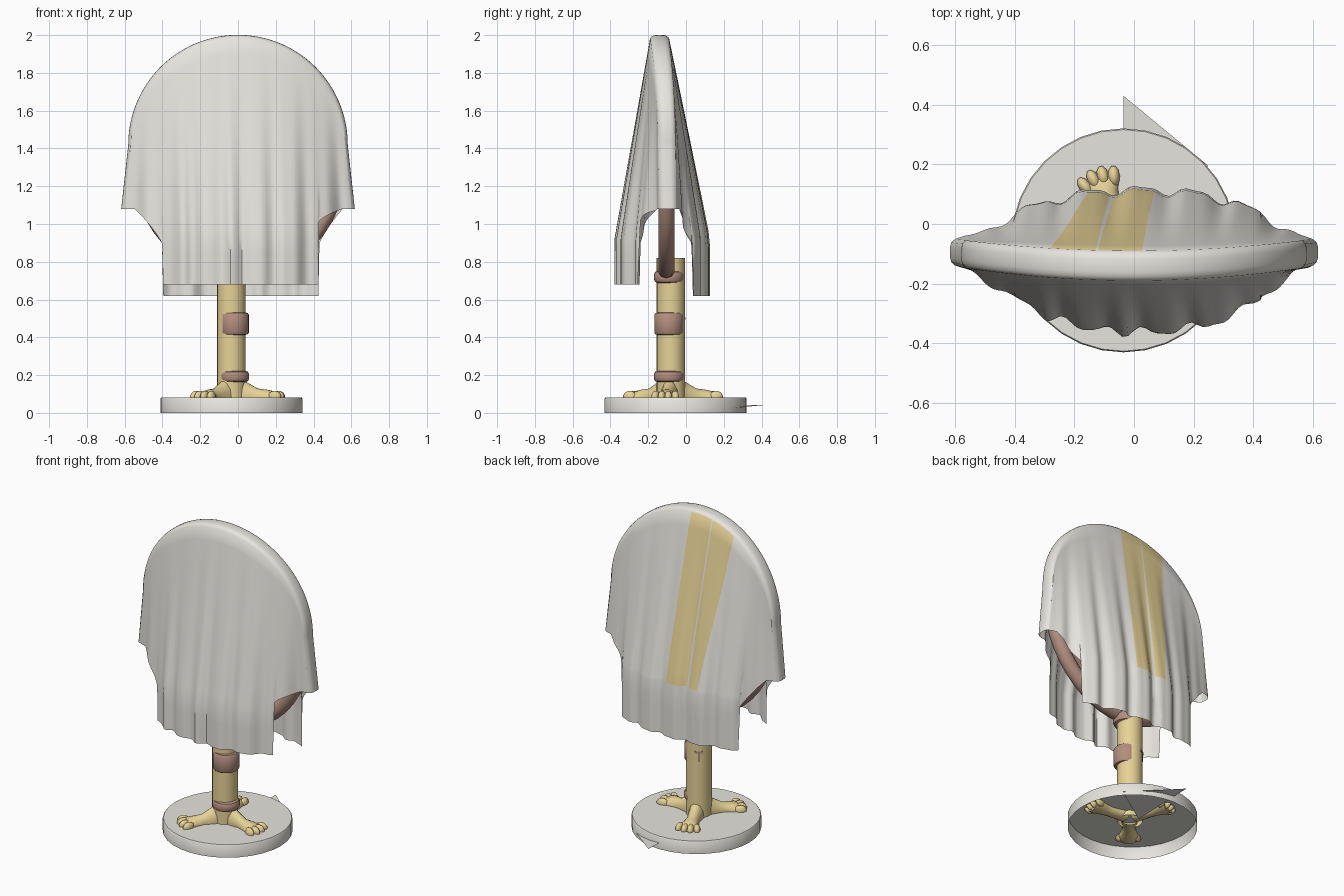
import bpy, bmesh, math
from mathutils import Vector, Matrix

if "Cube" in bpy.data.objects:
    bpy.data.objects.remove(bpy.data.objects["Cube"])


def material(name, rgb):
    m = bpy.data.materials.new(name)
    m.diffuse_color = (*rgb, 1)
    m.use_nodes = True
    m.node_tree.nodes["Principled BSDF"].inputs["Base Color"].default_value = m.diffuse_color
    return m


GREY = material("cloth_grey", (0.82, 0.80, 0.75))
TAN = material("pale_gold", (0.83, 0.67, 0.32))
BROWN = material("leather_brown", (0.45, 0.275, 0.215))


def finish(name, bm, mats, angle=40):
    bmesh.ops.recalc_face_normals(bm, faces=bm.faces)
    mesh = bpy.data.meshes.new(name)
    bm.to_mesh(mesh)
    bm.free()
    for m in mats:
        mesh.materials.append(m)
    obj = bpy.data.objects.new(name, mesh)
    bpy.context.collection.objects.link(obj)
    bpy.ops.object.select_all(action='DESELECT')
    obj.select_set(True)
    bpy.context.view_layer.objects.active = obj
    bpy.ops.object.shade_smooth_by_angle(angle=math.radians(angle))
    return obj


def lathe(name, x, y, profile, mat, seg=32):
    """Spin (radius, z) points around a vertical axis."""
    bm = bmesh.new()
    rings = []
    for r, z in profile:
        rings.append([bm.verts.new((x + r * math.cos(2 * math.pi * i / seg),
                                    y + r * math.sin(2 * math.pi * i / seg), z)) for i in range(seg)])
    for a, b in zip(rings, rings[1:]):
        for i in range(seg):
            j = (i + 1) % seg
            bm.faces.new((a[i], a[j], b[j], b[i]))
    bm.faces.new(rings[-1])
    return finish(name, bm, [mat])


# Base: shallow drum, open underneath
lathe("base", -0.035, -0.055, [(0.376, 0), (0.376, 0.076), (0.372, 0.081)], GREY)

# Loose pointed scrap under the back of the base
bm = bmesh.new()
bm.faces.new([bm.verts.new(p) for p in ((-0.035, 0.43, 0.043), (0.25, 0.195, 0.02), (-0.035, 0.0, 0.03))])
finish("base_scrap", bm, [GREY])

# Leg and its leather bands
LX, LY = -0.035, -0.08
lathe("leg", LX, LY, [(0.075, 0.05), (0.075, 0.82)], TAN, 24)


def band(name, z, half, r, b):
    lathe(name, -0.021, -0.09, [(r - 0.02, z - half), (r - 0.006, z - half + b * 0.3), (r, z - half + b),
                                (r, z + half - b), (r - 0.006, z + half - b * 0.3), (r - 0.02, z + half)], BROWN, 24)


band("lower_band", 0.193, 0.03, 0.08, 0.018)
band("middle_band", 0.472, 0.06, 0.078, 0.012)
band("upper_band", 0.72, 0.032, 0.08, 0.02)

# Small knotted tie on the back of the leg
bm = bmesh.new()
for size, z in (((0.006, 0.012, 0.06), 0.47), ((0.006, 0.05, 0.012), 0.5)):
    bmesh.ops.create_cube(bm, size=1, matrix=Matrix.Translation((0.074, 0, z)) @ Matrix.Diagonal((*size, 1)))
bm.transform(Matrix.Translation((LX, LY, 0)) @ Matrix.Rotation(math.radians(125), 4, 'Z'))
finish("back_tie", bm, [BROWN])


# Feet: lofted instep with four rounded toes
def foot(name, degrees):
    bm = bmesh.new()
    rings = []
    for d, w, h in ((0.03, 0.05, 0.20), (0.08, 0.044, 0.165), (0.14, 0.038, 0.13),
                    (0.19, 0.05, 0.124), (0.225, 0.064, 0.116), (0.255, 0.058, 0.1)):
        rings.append([bm.verts.new((d, w * math.cos(2 * math.pi * k / 14),
                                    0.08 + (h - 0.08 if k < 7 else 0.035) * math.sin(2 * math.pi * k / 14)))
                      for k in range(14)])
    for a, b in zip(rings, rings[1:]):
        for k in range(14):
            j = (k + 1) % 14
            bm.faces.new((a[k], a[j], b[j], b[k]))
    bm.faces.new(rings[-1])
    for k in range(4):
        s = k - 1.5
        mat = (Matrix.Translation((0.25 - 0.006 * s * s, 0.034 * s, 0.085))
               @ Matrix.Rotation(0.2 * s, 4, 'Z') @ Matrix.Diagonal((0.038, 0.021, 0.032, 1)))
        bmesh.ops.create_uvsphere(bm, u_segments=10, v_segments=7, radius=1, matrix=mat)
    bm.transform(Matrix.Translation((LX, LY, 0)) @ Matrix.Rotation(math.radians(degrees), 4, 'Z'))
    finish(name, bm, [TAN], 50)


for n, a in (("front_foot", 232), ("side_foot", 353), ("back_foot", 110)):
    foot(n, a)

# Oval frame leaning slightly forward at the top, and its panel
bm = bmesh.new()
rings = []
for i in range(48):
    a = 2 * math.pi * i / 48
    lean = max(0, math.sin(a))
    half = 0.045 - 0.012 * lean
    ring = []
    for k in range(10):
        b = 2 * math.pi * k / 10
        q = 0.045 * (math.cos(b) - 1)
        ring.append(bm.verts.new((0.008 + (0.573 + q) * math.cos(a), -0.104 - 0.036 * lean + half * math.sin(b),
                                  1.335 + (0.625 + q) * math.sin(a))))
    rings.append(ring)
for i in range(48):
    a, b = rings[i], rings[(i + 1) % 48]
    for k in range(10):
        j = (k + 1) % 10
        bm.faces.new((a[k], a[j], b[j], b[k]))
finish("frame", bm, [BROWN], 60)
bm = bmesh.new()
bmesh.ops.create_cone(bm, cap_ends=True, segments=48, radius1=0.5, radius2=0.5, depth=0.03)
bm.transform(Matrix.Translation((0, -0.115, 1.335)) @ Matrix.Diagonal((1, 1, 1.08, 1)) @ Matrix.Rotation(math.pi / 2, 4, 'X'))
finish("panel", bm, [BROWN])

# Draped cloth: pleated front and back sheets hanging from a rounded rim
R, CZ, ROWS, CORNER = 0.565, 1.42, 16, 0.405
BULGE = ((0, 0), (0.12, 0.011), (0.28, 0.015), (0.5, 0.016), (0.72, 0.015), (0.88, 0.011), (1, 0))


def smooth(t):
    t = max(0, min(1, t))
    return t * t * (3 - 2 * t)


def hem(x, back):
    a = abs(x)
    if a <= CORNER + 0.001:
        return 0.62 if back else 0.68
    t = min(1, (a - CORNER) / 0.12)
    if x > 0 and not back:
        return 1.0 + 0.08 * t ** 0.6
    return 0.88 + 0.20 * t ** 0.8


def pleat(x, back):
    if back:
        w = -math.cos(35 * x) + 0.4 * math.sin(71 * x + 1)
    else:
        w = math.sin(41 * x + 1.2 * math.sin(7 * x + 1)) + 0.4 * math.sin(73 * x + 2)
    return 0.5 + 0.345 * w


def sheet_point(x0, k, back):
    z0 = CZ + math.sqrt(max(0, R * R - x0 * x0))
    s = k / ROWS
    z = z0 + (hem(x0, back) - z0) * s
    side = abs(x0) / R
    q = 1 - side ** 2
    full = 1 - side ** 2.5
    f = min(1, max(0, (z0 - z) / (z0 - 0.92)))
    top, low = ((-0.055 - 0.035 * q, -0.05 + 0.185 * full) if back else (-0.148 - 0.042 * q, -0.135 - 0.247 * full))
    depth = (0.04 * f ** 1.4) * smooth((1 - side) * 8 + 0.15) * pleat(x0, back)
    y = top + (low - top) * f + (-depth if back else depth)
    x = x0 + math.copysign(0.055 * f * side ** 7, x0) + 0.02 * f * (1 - side ** 4)
    return Vector((x, y, z))


xs = [R * math.sin(math.pi * (i / 90 - 0.5)) for i in range(91)]
xs = [x for x in xs if min(abs(abs(x) - CORNER), abs(abs(x) - CORNER - 0.006)) > 0.005]
xs = sorted(xs + [s * (CORNER + d) for s in (-1, 1) for d in (0, 0.006)])
bm = bmesh.new()
front = [[bm.verts.new(sheet_point(x, k, False)) for k in range(ROWS + 1)] for x in xs]
back = [[bm.verts.new(sheet_point(x, k, True)) for k in range(ROWS + 1)] for x in xs]


def bridge(a, b, out):
    """Rounded strip of vertices between a front and a back vertex."""
    mid = [bm.verts.new(a.co.lerp(b.co, t) + out * h) for t, h in BULGE[1:-1]]
    return [a] + mid + [b]


def skin(lines):
    for p, q in zip(lines, lines[1:]):
        for k in range(len(p) - 1):
            bm.faces.new((p[k], p[k + 1], q[k + 1], q[k]))


rim = []
for i, x in enumerate(xs):
    out = Vector((x / R, 0, math.sqrt(max(0, 1 - (x / R) ** 2))))
    rim.append(bridge(front[i][0], back[i][0], out))
back_layer = bm.faces.layers.int.new("back")
skin(front)
skin(rim)
for i, sx in ((0, -1), (-1, 1)):
    skin([rim[i]] + [bridge(front[i][k], back[i][k], Vector((sx, 0, 0))) for k in range(1, ROWS + 1)])
first_back = len(bm.faces)
skin(back)
bm.faces.ensure_lookup_table()
for f in bm.faces[first_back:]:
    f[back_layer] = 1

# Two gold stripes cut into the back sheet; each edge is (x at z 1.95, x at z 0.95)
EDGES = ((-0.287, -0.15), (-0.127, -0.083), (-0.12, -0.066), (0.028, 0.068))
STRIPE_FOOT = 0.96
cuts = [(Vector((a, 0, 1.95)), Vector((1, 0, b - a))) for a, b in EDGES]
cuts.append((Vector((0, 0, STRIPE_FOOT)), Vector((0, 0, 1))))
for co, no in cuts:
    faces = [f for f in bm.faces if f[back_layer]]
    geom = faces + list({e for f in faces for e in f.edges}) + list({v for f in faces for v in f.verts})
    bmesh.ops.bisect_plane(bm, geom=geom, dist=1e-5, plane_co=co, plane_no=no.normalized())
for f in bm.faces:
    c = f.calc_center_median()
    e = [a + (b - a) * (1.95 - c.z) for a, b in EDGES]
    if f[back_layer] and c.z > STRIPE_FOOT and (e[0] < c.x < e[1] or e[2] < c.x < e[3]):
        f.material_index = 1
bm.faces.layers.int.remove(back_layer)
finish("draped_cloth", bm, [GREY, TAN], 45)
